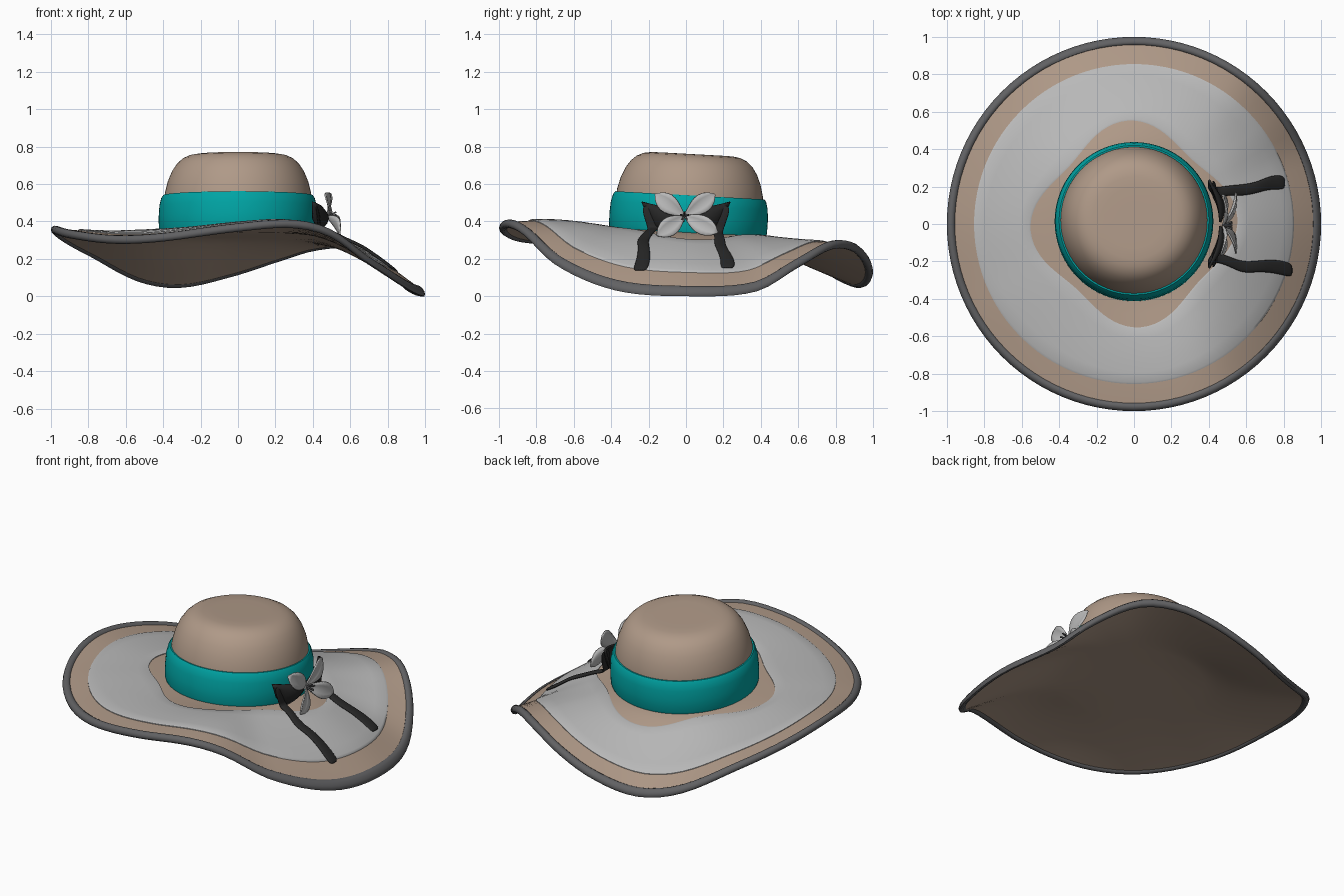
import bpy, math
from math import sin, cos, pi, radians
from mathutils import Vector, Matrix

if "Cube" in bpy.data.objects:
    bpy.data.objects.remove(bpy.data.objects["Cube"])

def material(name, rgb):
    m = bpy.data.materials.new(name)
    m.diffuse_color = (*rgb, 1)
    m.use_nodes = True
    m.node_tree.nodes["Principled BSDF"].inputs["Base Color"].default_value = m.diffuse_color
    return m

TAN = material("tan_felt", (0.43, 0.32, 0.245))
GREY = material("grey_panel", (0.48, 0.48, 0.48))
TEAL = material("teal_band", (0.0, 0.37, 0.37))
TRIM = material("dark_trim", (0.12, 0.12, 0.125))
BLACK = material("black_ribbon", (0.02, 0.02, 0.02))
N = 96

def make(name, verts, faces, mat=None, angle=50):
    me = bpy.data.meshes.new(name)
    me.from_pydata([tuple(v) for v in verts], [], faces)
    ob = bpy.data.objects.new(name, me)
    bpy.context.collection.objects.link(ob)
    if mat:
        me.materials.append(mat)
    bpy.context.view_layer.objects.active = ob
    ob.select_set(True)
    bpy.ops.object.shade_smooth_by_angle(angle=radians(angle))
    ob.select_set(False)
    return ob

def loft(name, rings, mat=None, loop=False):
    """Join rings of N points; loop=True links the last ring to the first."""
    verts = [p for ring in rings for p in ring]
    k = len(rings)
    faces = []
    for i in range(k if loop else k - 1):
        a, b = i * N, (i + 1) % k * N
        faces += [(a + j, a + (j + 1) % N, b + (j + 1) % N, b + j) for j in range(N)]
    return make(name, verts, faces, mat)

# Wavy brim: rim height by angle (degrees), smoothly interpolated
RIM = [(0, .01), (22, .035), (37, .165), (52, .27), (65, .265), (77, .205), (92, .12),
       (108, .06), (122, .09), (143, .23), (165, .325), (182, .357), (205, .33), (228, .30),
       (245, .31), (270, .365), (287, .385), (300, .335), (316, .175), (338, .04)]

def rim(a):
    d = math.degrees(a) % 360
    n = len(RIM)
    pt = lambda i: (RIM[i % n][0] + 360 * (i // n), RIM[i % n][1])
    i = max(k for k in range(n) if RIM[k][0] <= d)
    p0, p1, p2, p3 = (pt(i + k) for k in (-1, 0, 1, 2))
    h = p2[0] - p1[0]
    t = (d - p1[0]) / h
    m1 = (p2[1] - p0[1]) / (p2[0] - p0[0]) * h
    m2 = (p3[1] - p1[1]) / (p3[0] - p1[0]) * h
    return ((2*t**3 - 3*t*t + 1) * p1[1] + (t**3 - 2*t*t + t) * m1
            + (3*t*t - 2*t**3) * p2[1] + (t**3 - t*t) * m2)

def height(r, a):
    z0 = 0.334 - 0.05 * min(r, 0.42) * sin(a)
    t = max(0, (r - 0.42) / 0.58)
    bump = 0.014 * cos(a) - 0.022 * sin(a)
    return z0 + (rim(a) - z0) * t**1.25 + bump * sin(pi * t)

def brim_ring(r, dz=0.0):
    out = []
    for j in range(N):
        a = 2 * pi * j / N
        q = r(a) if callable(r) else r
        out.append((q * cos(a), q * sin(a), height(q, a) + dz))
    return out

radii = [0.001, 0.2, 0.4, 0.48, 0.56, 0.64, 0.72, 0.8, 0.88, 0.94, 0.975]
loft("brim", [brim_ring(r, -0.014) for r in radii]
     + [brim_ring(r, 0.010) for r in reversed(radii)], TAN, True)

# Rolled edge around the brim
loft("brim_trim", [brim_ring(0.977 + 0.023 * cos(t), 0.023 * sin(t))
                   for t in [2 * pi * i / 10 for i in range(10)]], TRIM, True)

# Grey panel laid on the brim, with a four-lobed inner outline
def inner(a):
    return 0.508 + 0.045 * cos(4 * (a - radians(3)))
steps = [lambda a, u=u: inner(a) + (0.855 - inner(a)) * u
         for u in (0, .03, .2, .4, .6, .8, .97, 1)]
loft("brim_panel", [brim_ring(steps[0], 0.004), brim_ring(steps[0], 0.014)]
     + [brim_ring(s, 0.018) for s in steps[1:-1]]
     + [brim_ring(steps[-1], 0.014), brim_ring(steps[-1], 0.004)], GREY)

# Crown and band, lathed and tipped slightly
TILT = Matrix.Translation((0, -0.010, -0.015)) @ Matrix.Rotation(-0.055, 4, 'X')

def lathe(name, profile, mat, loop=False):
    rings = [[TILT @ Vector((r * cos(2*pi*j/N), r * sin(2*pi*j/N), z)) for j in range(N)]
             for r, z in profile]
    return loft(name, rings, mat, loop)

lathe("crown", [(.39, .350), (.398, .50), (.39, .57), (.375, .63), (.352, .685), (.325, .725),
                (.295, .752), (.26, .768), (.22, .775), (.16, .776), (.08, .776), (.001, .776)], TAN)
lathe("hat_band", [(.385, .350), (.416, .350), (.423, .37), (.424, .44), (.42, .50), (.41, .54),
                   (.40, .555), (.388, .555)], TEAL, True)

def sheet(name, rows, mat, thick):
    """Thin solid sheet from rows of equal length."""
    w = len(rows[0])
    faces = [(i*w + j, i*w + j + 1, (i+1)*w + j + 1, (i+1)*w + j)
             for i in range(len(rows) - 1) for j in range(w - 1)]
    ob = make(name, [p for r in rows for p in r], faces, mat)
    s = ob.modifiers.new("thickness", 'SOLIDIFY')
    s.thickness, s.offset = thick, 0
    return ob

# Black bow: flared loops against the band, tails lying on the brim
for side, s, ends in (("front", -1, [(.43, -.175), (.50, -.195), (.58, -.235), (.66, -.225), (.76, -.225), (.85, -.25)]),
                      ("back", 1, [(.43, .165), (.50, .18), (.58, .18), (.66, .195), (.73, .225), (.81, .22)])):
    rows = []
    for i in range(9):
        u = i / 8
        y = s * (0.01 + 0.225 * u)
        top = 0.435 + 0.07 * u**0.8
        bot = 0.40 - 0.05 * sin(pi * min(1, u * 1.15) / 2) + max(0, u - .75) * .25
        rows.append([(0.46 + 0.03 * sin(pi * u) * sin(pi * k / 4) - 0.06 * u * u, y - s * .04 * u * (1 - k / 4),
                      bot + (top - bot) * k / 4) for k in range(5)])
    sheet("bow_loop_" + side, rows, BLACK, 0.014)
    # strap from the loop down to the brim, continued as the tail
    path = [Vector((.42, s * .20, .49)), Vector((.435, s * .18, .40))]
    for i, (x, y) in enumerate(ends):
        z = height(math.hypot(x, y), math.atan2(y, x)) + 0.026
        path.append(Vector((x, y, z + (0.012 if i in (1, 3) else 0))))
    widths = [.045, .036, .028, .026, .032, .03, .038, .042]
    rows = [[p + Vector((0, w * k, -0.006 * abs(k))) for k in (-1, 0, 1)]
            for p, w in zip(path, widths)]
    tail = sheet("bow_tail_" + side, rows, BLACK, 0.016)
    sub = tail.modifiers.new("smooth", 'SUBSURF')
    sub.levels = sub.render_levels = 2

# Flower: four cupped petals with a cluster of stamens
CENTRE = Vector((0.475, -0.008, 0.428))
for i, tip in enumerate([(.465, -.165, .545), (.475, .155, .545), (.545, .17, .34), (.545, -.155, .325)]):
    d = Vector(tip) - CENTRE
    side = d.cross(Vector((1, 0, 0))).normalized()
    out = side.cross(d).normalized()
    if out.x < 0:
        out = -out
    rows = []
    for a in range(9):
        u = a / 8
        w = 0.006 + 0.044 * sin(pi * u**1.3) ** 0.8 if u < 1 else 0.004
        rows.append([CENTRE + d * u + side * w * k
                     + out * (0.014 * k * k * sin(pi * u) + 0.012 * sin(pi * u)) for k in (-1, -.5, 0, .5, 1)])
    sheet(f"petal_{i + 1}", rows, GREY, 0.008)

cu = bpy.data.curves.new("stamens", 'CURVE')
cu.dimensions, cu.bevel_depth, cu.bevel_resolution = '3D', 0.005, 1
for i in range(5):
    a = 2 * pi * i / 5 + 0.3
    sp = cu.splines.new('POLY')
    sp.points.add(2)
    for p, (r, x) in zip(sp.points, ((0, 0), (.012, .03), (.022, .05))):
        p.co = (CENTRE.x + x, CENTRE.y + r * cos(a), CENTRE.z + r * sin(a), 1)
cu.materials.append(TRIM)
bpy.context.collection.objects.link(bpy.data.objects.new("stamens", cu))
